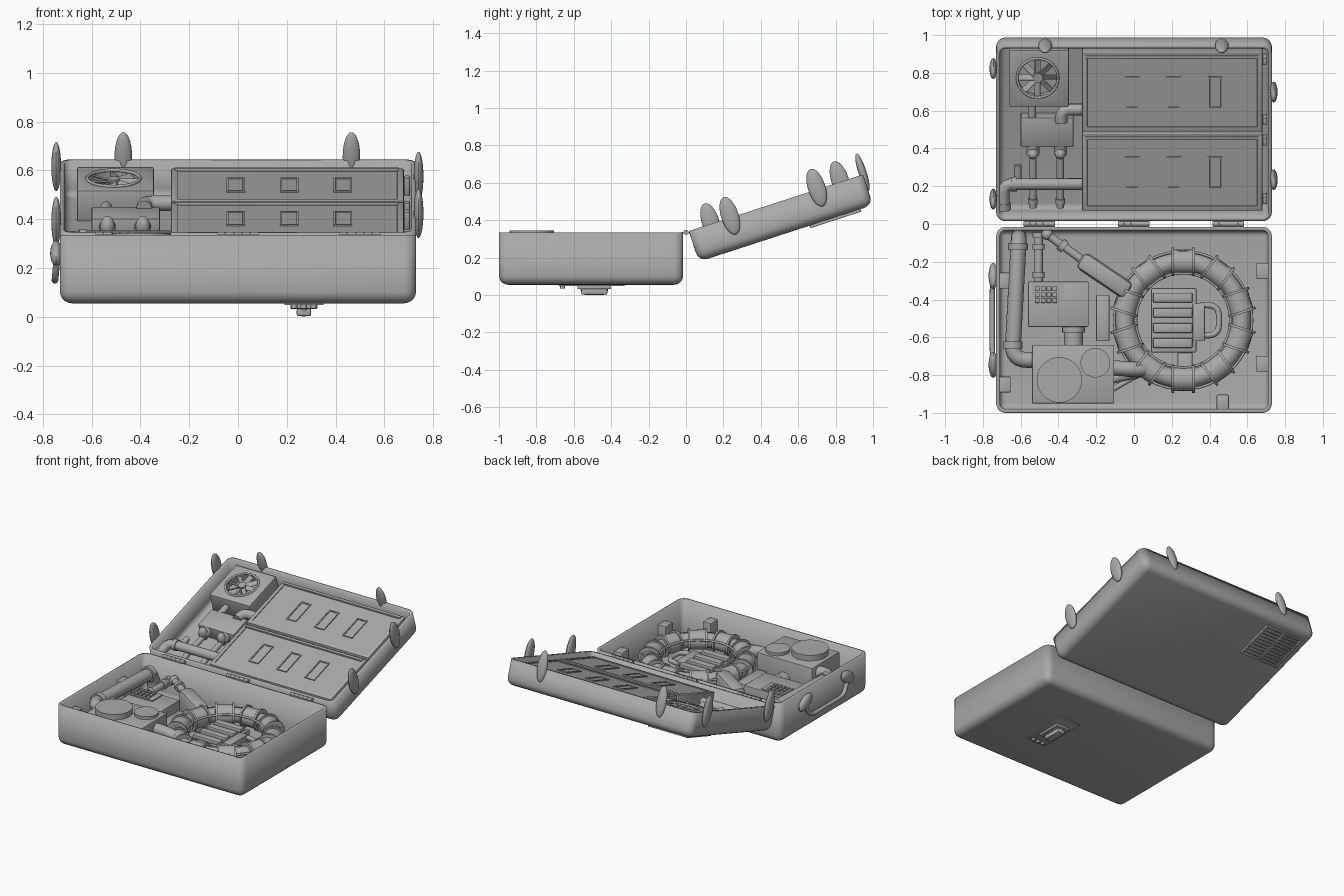
import bpy, bmesh
from math import sin, cos, pi, radians
from mathutils import Matrix, Vector

old = bpy.data.objects.get("Cube")
if old:
    bpy.data.objects.remove(old)

grey = bpy.data.materials.new("case grey")
grey.use_nodes = True
GREY = (0.4, 0.4, 0.4, 1)
grey.diffuse_color = GREY
next(n for n in grey.node_tree.nodes if n.type == 'BSDF_PRINCIPLED').inputs["Base Color"].default_value = GREY

BASE = Matrix()
LID = Matrix.Translation((0, 0.015, 0.342)) @ Matrix.Rotation(radians(18), 4, 'X')


def style(me, frame):
    me.transform(frame)
    me.materials.clear()
    me.materials.append(grey)
    me.shade_smooth()
    me.set_sharp_from_angle(angle=radians(35))


def add(name, bm, frame=BASE):
    me = bpy.data.meshes.new(name)
    bm.to_mesh(me)
    bm.free()
    style(me, frame)
    ob = bpy.data.objects.new(name, me)
    bpy.context.collection.objects.link(ob)
    return ob


def box_bm(x, y, z):
    bm = bmesh.new()
    size = [b - a for a, b in (x, y, z)]
    mid = [(a + b) / 2 for a, b in (x, y, z)]
    bmesh.ops.create_cube(bm, size=1, matrix=Matrix.Translation(mid) @ Matrix.Diagonal((*size, 1)))
    return bm


def box(name, x, y, z, frame=BASE, bevel=0.006, inset=0, depth=0.005):
    """Box from ranges, with an optional recess in its top face."""
    bm = box_bm(x, y, z)
    if bevel:
        bmesh.ops.bevel(bm, geom=bm.edges[:], offset=bevel, segments=2, affect='EDGES', profile=0.5)
    if inset:
        bm.normal_update()
        top = max(bm.faces, key=lambda f: f.normal.z + f.calc_area())if not bevel else \
            max((f for f in bm.faces if f.normal.z > 0.99), key=lambda f: f.calc_area())
        bmesh.ops.inset_region(bm, faces=[top], thickness=inset, depth=0)
        ring = bmesh.ops.inset_region(bm, faces=[top], thickness=0.001, depth=0)
        bmesh.ops.translate(bm, verts=top.verts[:], vec=(0, 0, -depth))
    return add(name, bm, frame)


def rod(name, p, q, r, frame=BASE, sides=28):
    p, q = Vector(p), Vector(q)
    d = q - p
    m = Matrix.Translation((p + q) / 2) @ d.to_track_quat('Z', 'Y').to_matrix().to_4x4()
    bm = bmesh.new()
    bmesh.ops.create_cone(bm, cap_ends=True, segments=sides, radius1=r, radius2=r, depth=d.length, matrix=m)
    return add(name, bm, frame)


def ball(name, c, radii, frame=BASE, tilt=0):
    bm = bmesh.new()
    m = Matrix.Translation(c) @ Matrix.Rotation(tilt, 4, 'X') @ Matrix.Diagonal((*radii, 1))
    bmesh.ops.create_uvsphere(bm, u_segments=20, v_segments=14, radius=1, matrix=m)
    return add(name, bm, frame)


def tube(name, pts, r, frame=BASE, bend=0.05, closed=False):
    """Swept round pipe with rounded elbows."""
    pts = [Vector(p) for p in pts]
    path = pts if closed else [pts[0]]
    if not closed:
        for a, b, c in zip(pts, pts[1:], pts[2:]):
            s = b + (a - b).normalized() * bend
            e = b + (c - b).normalized() * bend
            path += [s.lerp(b, t / 6).lerp(b.lerp(e, t / 6), t / 6) for t in range(7)]
        path.append(pts[-1])
    cu = bpy.data.curves.new(name, 'CURVE')
    cu.dimensions, cu.bevel_depth, cu.bevel_resolution, cu.use_fill_caps = '3D', r, 4, True
    sp = cu.splines.new('POLY')
    sp.points.add(len(path) - 1)
    for pt, v in zip(sp.points, path):
        pt.co = (*v, 1)
    sp.use_cyclic_u = closed
    tmp = bpy.data.objects.new(name + " path", cu)
    bpy.context.collection.objects.link(tmp)
    me = bpy.data.meshes.new_from_object(tmp.evaluated_get(bpy.context.evaluated_depsgraph_get()))
    bpy.data.objects.remove(tmp)
    style(me, frame)
    ob = bpy.data.objects.new(name, me)
    bpy.context.collection.objects.link(ob)


def circle(c, r, n=48):
    return [(c[0] + r * cos(2 * pi * i / n), c[1] + r * sin(2 * pi * i / n), c[2]) for i in range(n)]


def shell(name, x, y, z, frame, radius):
    """Open rounded tray."""
    bm = box_bm(x, y, z)
    top = max(bm.faces, key=lambda f: f.calc_center_median().z)
    rim = set(top.edges)
    bmesh.ops.delete(bm, geom=[top], context='FACES_ONLY')
    bmesh.ops.bevel(bm, geom=[e for e in bm.edges if e not in rim], offset=radius,
                    segments=5, affect='EDGES', profile=0.5)
    ob = add(name, bm, frame)
    mod = ob.modifiers.new("wall", 'SOLIDIFY')
    mod.thickness, mod.offset = 0.02, -1


# Case halves and hinges
shell("base_tray", (-0.73, 0.73), (-1, -0.015), (0.055, 0.335), BASE, 0.05)
shell("lid_tray", (-0.73, 0.73), (0, 0.98), (-0.172, 0), LID, 0.05)
for hx in (-0.5, 0, 0.5):
    for k in range(5):
        x = hx - 0.085 + k * 0.034
        rod("hinge_knuckle", (x, 0, 0.335), (x + 0.032, 0, 0.335), 0.013, sides=16)
    box("hinge_leaf", (hx - 0.08, hx + 0.08), (-0.025, 0.025), (0.33, 0.338), bevel=0)

# Lid clips
for x, u in ((0.74, 0.722), (0.74, 0.234), (-0.745, 0.126), (-0.745, 0.853)):
    ball("side_clip", (x, u, 0.01), (0.02, 0.047, 0.105), LID)
for x in (-0.47, 0.465):
    ball("front_clip", (x, 0.98, 0.012), (0.036, 0.022, 0.105), LID)

# Side handle
for y in (-0.275, -0.745):
    ball("handle_mount", (-0.745, y, 0.26), (0.025, 0.075, 0.042), tilt=0.5 if y < -0.5 else -0.5)
tube("side_handle", [(-0.74, -0.26, 0.26), (-0.75, -0.32, 0.15), (-0.75, -0.7, 0.15), (-0.74, -0.76, 0.26)], 0.014)

# Lid panels with framed windows
for u0, u1 in ((0.05, 0.475), (0.49, 0.925)):
    box("lid_panel", (-0.275, 0.68), (u0, u1), (-0.155, -0.02), LID, inset=0.03)
    box("panel_top_bar", (-0.26, 0.66), (u1 - 0.028, u1 - 0.01), (-0.03, -0.012), LID, bevel=0.003)
    mid = (u0 + u1) / 2
    for x in (-0.01, 0.21, 0.43):
        box("panel_window", (x - 0.038, x + 0.038), (mid - 0.09, mid + 0.09), (-0.03, -0.018), LID,
            bevel=0, inset=0.012)
    for s in (u0 + 0.05, u1 - 0.05):
        box("panel_side_latch", (0.68, 0.705), (s - 0.02, s + 0.02), (-0.12, -0.04), LID)

# Fan housing with round well, ring, hub and blades
fx, fu = -0.51, 0.79
housing = box("fan_housing", (-0.66, -0.345), (0.63, 0.945), (-0.155, -0.022), LID)
cutter = rod("fan_cutter", (fx, fu, -0.075), (fx, fu, 0.05), 0.107, LID, 40)
mod = housing.modifiers.new("well", 'BOOLEAN')
mod.operation, mod.object, mod.solver = 'DIFFERENCE', cutter, 'EXACT'
bpy.context.view_layer.update()
cut = bpy.data.meshes.new_from_object(housing.evaluated_get(bpy.context.evaluated_depsgraph_get()))
housing.modifiers.clear()
housing.data = cut
bpy.data.objects.remove(cutter)
style(cut, BASE)
tube("fan_ring", circle((fx, fu, -0.02), 0.108), 0.007, LID, closed=True)
rod("fan_hub", (fx, fu, -0.076), (fx, fu, -0.02), 0.026, LID)
for i in range(8):
    m = LID @ Matrix.Translation((fx, fu, -0.035)) @ Matrix.Rotation(i * pi / 4, 4, 'Z') @ Matrix.Rotation(0.5, 4, 'X')
    box("fan_blade", (0.02, 0.105), (-0.016, 0.016), (-0.003, 0.003), m, bevel=0)

# Slatted vent on the outside of the lid
for x in (-0.655, -0.365):
    box("vent_rail", (x - 0.008, x + 0.008), (0.625, 0.91), (-0.186, -0.17), LID, bevel=0.002)
for i in range(11):
    u = 0.632 + i * 0.027
    box("vent_slat", (-0.655, -0.365), (u - 0.008, u + 0.008), (-0.184, -0.17), LID, bevel=0.002)
box("vent_spine", (-0.518, -0.502), (0.63, 0.905), (-0.185, -0.17), LID, bevel=0.002)

# Lid pump and pipework
box("lid_pump", (-0.6, -0.32), (0.39, 0.555), (-0.155, -0.065), LID)
for x in (-0.535, -0.39):
    tube("pump_pipe", [(x, 0.04, -0.11), (x, 0.36, -0.11), (x, 0.36, -0.045), (x, 0.41, -0.045)][:2], 0.019, LID)
    rod("pump_collar", (x, 0.34, -0.1), (x, 0.39, -0.1), 0.034, LID)
    ball("pump_elbow", (x, 0.35, -0.085), (0.03, 0.03, 0.045), LID)
    rod("pipe_foot", (x, 0.06, -0.11), (x, 0.09, -0.11), 0.025, LID)
tube("cross_pipe", [(-0.27, 0.18, -0.08), (-0.69, 0.18, -0.08), (-0.69, 0.05, -0.08)], 0.032, LID)
rod("cross_pipe_collar", (-0.65, 0.18, -0.08), (-0.62, 0.18, -0.08), 0.038, LID)
rod("pipe_end_collar", (-0.69, 0.04, -0.08), (-0.69, 0.075, -0.08), 0.038, LID)
tube("branch_pipe", [(-0.615, 0.18, -0.1), (-0.615, 0.28, -0.1)], 0.02, LID)
rod("fan_pipe", (-0.54, 0.54, -0.09), (-0.54, 0.65, -0.09), 0.022, LID)
tube("panel_pipe", [(-0.385, 0.53, -0.065), (-0.385, 0.6, -0.065), (-0.26, 0.6, -0.065)], 0.032, LID)

# Ring coil with flanged spools
cx, cy, cz, R = 0.26, -0.51, 0.2, 0.31
tube("coil_core", circle((cx, cy, cz), R, 60), 0.05, closed=True)
for i in range(10):
    a = pi / 2 + i * pi / 5
    c = Vector((cx + R * cos(a), cy + R * sin(a), cz))
    t = Vector((-sin(a), cos(a), 0))
    rod("coil_spool", c - t * 0.055, c + t * 0.055, 0.064)
    for s in (-0.055, 0.055):
        rod("coil_flange", c + t * (s - 0.007), c + t * (s + 0.007), 0.075)
for r in (0.25, 0.365):
    tube("coil_wire", circle((cx, cy, 0.225), r), 0.007, closed=True)

# Central motor with ribs and loop grip
box("motor_body", (0.09, 0.33), (-0.68, -0.34), (0.07, 0.19))
for i in range(4):
    y = -0.63 + i * 0.08
    box("motor_rib", (0.1, 0.31), (y - 0.026, y + 0.026), (0.185, 0.215), bevel=0.008)
box("motor_side", (0.31, 0.375), (-0.62, -0.42), (0.07, 0.2))
tube("motor_grip", [(0.35, -0.59, 0.18), (0.45, -0.59, 0.18), (0.45, -0.43, 0.18), (0.35, -0.43, 0.18)], 0.016, bend=0.06)
box("motor_strut", (0.23, 0.31), (-0.83, -0.68), (0.07, 0.16))

# Tank box with round caps
box("tank_box", (-0.54, -0.105), (-0.95, -0.64), (0.07, 0.305))
rod("large_tank_cap", (-0.395, -0.825, 0.3), (-0.395, -0.825, 0.344), 0.12, sides=40)
rod("small_tank_cap", (-0.205, -0.735, 0.3), (-0.205, -0.735, 0.325), 0.078, sides=36)
for k, z in enumerate((0.24, 0.2, 0.16)):
    tube("tank_hose", [(-0.12, -0.76 - 0.06 * k, z), (0, -0.77 - 0.02 * k, z), (0.12, -0.76, 0.2)], 0.04 - 0.013 * k)

# Control box with keypad
box("control_box", (-0.56, -0.24), (-0.545, -0.305), (0.07, 0.235))
box("keypad_plate", (-0.54, -0.37), (-0.43, -0.315), (0.23, 0.242), bevel=0)
for i in range(4):
    for j in range(3):
        x, y = -0.512 + i * 0.031, -0.405 + j * 0.031
        box("keypad_key", (x - 0.012, x + 0.012), (y - 0.012, y + 0.012), (0.24, 0.252), bevel=0.002)
rod("box_connector", (-0.32, -0.66, 0.17), (-0.32, -0.53, 0.17), 0.05)
rod("connector_collar", (-0.32, -0.575, 0.17), (-0.32, -0.545, 0.17), 0.06)
box("side_plate", (-0.2, -0.13), (-0.62, -0.375), (0.07, 0.2))

# Base pipework
tube("long_pipe", [(-0.61, -0.07, 0.12), (-0.61, -0.08, 0.25), (-0.645, -0.72, 0.25), (-0.52, -0.72, 0.25)], 0.042, bend=0.08)
for y in (-0.12, -0.64):
    x = -0.612 + 0.055 * (y + 0.08)
    rod("long_pipe_collar", (x, y - 0.018, 0.25), (x, y + 0.018, 0.25), 0.052)
rod("control_pipe", (-0.505, -0.06, 0.2), (-0.505, -0.32, 0.2), 0.022)
for y in (-0.06, -0.12, -0.27):
    rod("control_pipe_collar", (-0.505, y - 0.015, 0.2), (-0.505, y + 0.015, 0.2), 0.032)
rod("diagonal_pipe", (-0.46, -0.055, 0.22), (-0.26, -0.2, 0.22), 0.022)
ball("diagonal_pipe_cap", (-0.46, -0.055, 0.22), (0.03, 0.03, 0.03))
rod("diagonal_collar", (-0.39, -0.105, 0.22), (-0.365, -0.125, 0.22), 0.034)
duct = Matrix.Translation((-0.16, -0.27, 0)) @ Matrix.Rotation(radians(-34), 4, 'Z')
box("diagonal_duct", (-0.15, 0.16), (-0.05, 0.05), (0.07, 0.27), duct, bevel=0.03)

# Wall blocks inside the base
for x, y in ((0.68, -0.25), (0.68, -0.74), (0.47, -0.945), (-0.685, -0.3), (-0.685, -0.85)):
    box("wall_block", (x - 0.032, x + 0.032), (y - 0.042, y + 0.042), (0.07, 0.26))

# Fitting under the base
box("under_plate", (0.19, 0.35), (-0.68, -0.33), (0.048, 0.06), bevel=0.002)
box("under_mount", (0.215, 0.325), (-0.58, -0.4), (0.032, 0.05), bevel=0.004)
tube("under_ring", [(0.27, -0.55, 0.045), (0.27, -0.55, 0.014), (0.27, -0.43, 0.014), (0.27, -0.43, 0.045)], 0.014, bend=0.02)
box("under_block", (0.24, 0.3), (-0.56, -0.42), (0.002, 0.034), bevel=0.008)
for x in (0.23, 0.27, 0.31):
    rod("under_stud", (x, -0.66, 0.034), (x, -0.66, 0.05), 0.013, sides=16)
